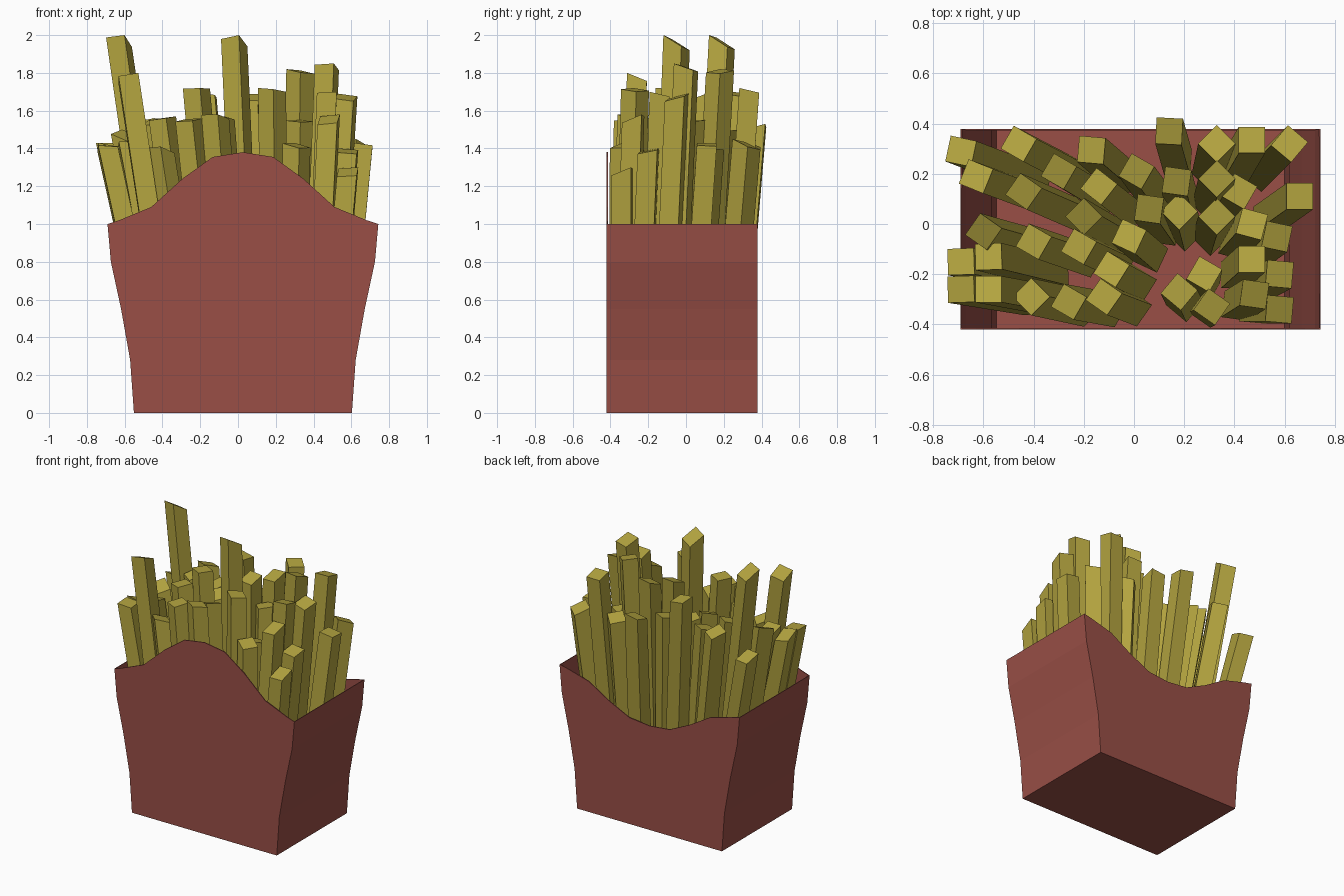
import bpy, bmesh, random
from math import radians
from mathutils import Vector, Matrix

if "Cube" in bpy.data.objects:
    bpy.data.objects.remove(bpy.data.objects["Cube"])

random.seed(4)


def material(name, color):
    m = bpy.data.materials.new(name)
    m.diffuse_color = (*color, 1)
    m.use_nodes = True
    m.node_tree.nodes["Principled BSDF"].inputs["Base Color"].default_value = m.diffuse_color
    return m


def finish(name, bm, mat):
    bmesh.ops.recalc_face_normals(bm, faces=bm.faces)
    me = bpy.data.meshes.new(name)
    bm.to_mesh(me)
    bm.free()
    me.materials.append(mat)
    ob = bpy.data.objects.new(name, me)
    bpy.context.collection.objects.link(ob)
    return ob


red = material("carton_red", (0.32, 0.078, 0.062))
yellow = material("potato_yellow", (0.45, 0.37, 0.05))

# Carton: flared sides, raised wave on the front, dipped wave on the back
CX, FRONT, BACK = 0.026, -0.42, 0.378
side = [(0.577, 0), (0.597, 0.28), (0.645, 0.55), (0.699, 0.8), (0.717, 1.0)]
wave = [(0.655, 0.02), (0.485, 0.09), (0.32, 0.24), (0.16, 0.355)]
bm = bmesh.new()


def panel(y, rise):
    right = [bm.verts.new((CX + x, y, z)) for x, z in side]
    left = [bm.verts.new((CX - x, y, z)) for x, z in side]
    pts = wave + [(0, 0.38)] + [(-x, h) for x, h in reversed(wave)]
    top = [bm.verts.new((CX + x, y, 1 + h * rise)) for x, h in pts]
    bm.faces.new(right + top + left[::-1])
    return right, left


fr, fl = panel(FRONT, 1.0)
br, bl = panel(BACK, -0.66)
for a, b in ((fr, br), (fl, bl)):
    for i in range(len(side) - 1):
        bm.faces.new((a[i], a[i + 1], b[i + 1], b[i]))
bm.faces.new((fl[0], fr[0], br[0], bl[0]))
carton = finish("carton", bm, red)
sol = carton.modifiers.new("card_thickness", "SOLIDIFY")
sol.thickness = 0.006
sol.offset = -1


# Fries: square sticks leaning outward from the carton floor, slanted tips
def fry(name, x, y, z, turn):
    tip = Vector((x, y, z))
    base = Vector((0.08 + 0.68 * x, max(-0.34, 0.88 * y - 0.08), 0.04))
    rot = Matrix.Rotation(radians(turn), 3, 'Z')
    slant = (random.uniform(-0.2, 0.2),
             -0.6 if z > 1.9 else random.uniform(-0.5, 0.45))
    bm = bmesh.new()
    bmesh.ops.create_cube(bm, size=1)
    for v in bm.verts:
        off = rot @ Vector((v.co.x * 0.105, v.co.y * 0.105, 0))
        if v.co.z > 0:
            off.z = off.x * slant[0] + off.y * slant[1]
            v.co = tip + off
        else:
            v.co = base + off
    drop = max(v.co.z for v in bm.verts) - z
    for v in bm.verts:
        if v.co.z > 0.5:
            v.co.z -= drop
    finish(name, bm, yellow)


# Tip positions, row by row from the back of the carton to the front
tips = [
    (-0.69, 0.29, 1.43), (-0.46, 0.32, 1.56), (-0.17, 0.295, 1.70),
    (0.14, 0.37, 1.53), (0.33, 0.32, 1.45), (0.47, 0.335, 1.72),
    (0.62, 0.32, 1.45),
    (-0.63, 0.19, 2.00), (-0.44, 0.13, 1.56), (-0.30, 0.21, 1.50),
    (-0.14, 0.15, 1.50), (0.01, 0.21, 1.50), (0.17, 0.17, 1.70),
    (0.33, 0.18, 1.82), (0.42, 0.13, 1.40), (0.66, 0.11, 1.43),
    (-0.60, -0.03, 1.50), (-0.40, -0.07, 1.57), (-0.20, 0.03, 1.52),
    (0.06, 0.06, 1.69), (0.18, 0.05, 1.52), (0.33, 0.03, 1.55),
    (0.47, 0.00, 1.85), (0.57, -0.05, 1.69),
    (-0.69, -0.15, 1.43), (-0.58, -0.13, 1.44), (-0.22, -0.09, 1.72),
    (-0.02, -0.05, 2.00), (-0.09, -0.18, 1.57), (0.28, -0.20, 1.40),
    (0.47, -0.14, 1.70), (0.58, -0.20, 1.40),
    (-0.69, -0.26, 1.42), (-0.58, -0.26, 1.80), (-0.41, -0.29, 1.41),
    (-0.26, -0.31, 1.56), (-0.12, -0.29, 1.58), (0.18, -0.27, 1.72),
    (0.31, -0.33, 1.43), (0.48, -0.28, 1.58), (0.58, -0.34, 1.30),
]
# Twist of each fry in degrees, in the same order
turns = [-12, -30, -5, -3, 45, 0, 50,
         -22, -35, -30, -38, -30, -8, 45, -30, 0,
         -35, -30, 45, -8, 45, 45, -15, -12,
         2, 2, -30, -25, -32, -30, 0, -5,
         2, 0, 45, 60, -35, 50, -35, -8, -5]
for i, (t, a) in enumerate(zip(tips, turns)):
    fry(f"fry_{i + 1:02d}", *t, a)
